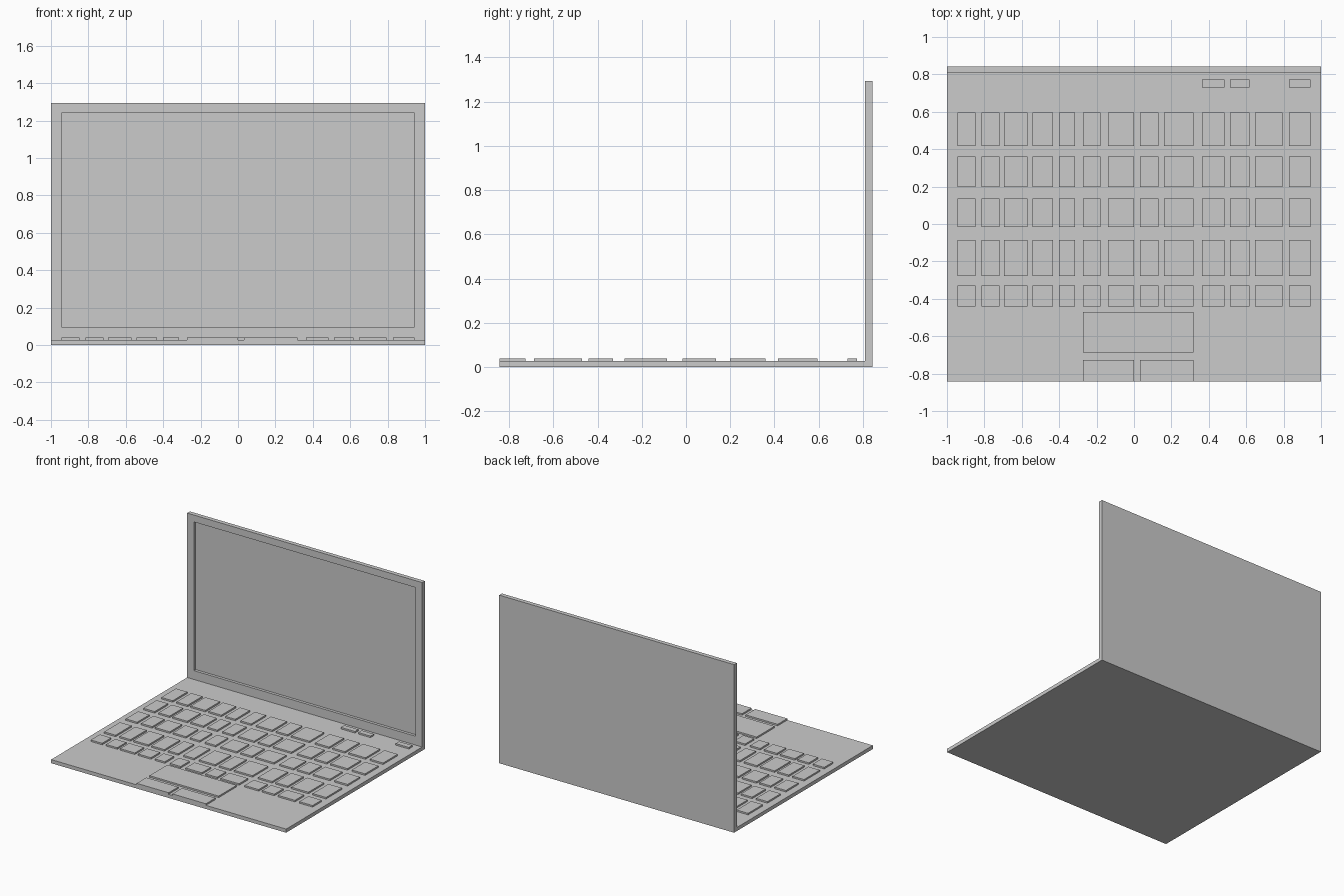
import bpy, bmesh
from mathutils import Matrix, Vector

if "Cube" in bpy.data.objects:
    bpy.data.objects.remove(bpy.data.objects["Cube"])

HALF_W, HALF_D = 1.0, 0.843
BASE_TOP, KEY_TOP = 0.028, 0.04
LID_FRONT, LID_TOP = 0.81, 1.293


def finish(name, bm):
    bmesh.ops.recalc_face_normals(bm, faces=bm.faces)
    mesh = bpy.data.meshes.new(name)
    bm.to_mesh(mesh)
    bm.free()
    ob = bpy.data.objects.new(name, mesh)
    bpy.context.collection.objects.link(ob)
    return ob


def boxes(name, spans):
    """One object made of boxes, each given as (x range, y range, z range)."""
    bm = bmesh.new()
    for span in spans:
        centre = Vector([(a + b) / 2 for a, b in span])
        size = Vector([b - a for a, b in span])
        bmesh.ops.create_cube(bm, size=1, matrix=Matrix.Translation(centre) @ Matrix.Diagonal(size).to_4x4())
    return finish(name, bm)


# Body: L-shaped side profile (base and upright lid) extruded across the width
profile = [(-HALF_D, 0), (HALF_D, 0), (HALF_D, LID_TOP), (LID_FRONT, LID_TOP),
           (LID_FRONT, BASE_TOP), (-HALF_D, BASE_TOP)]
bm = bmesh.new()
side = bm.faces.new([bm.verts.new((-HALF_W, y, z)) for y, z in profile])
ext = bmesh.ops.extrude_face_region(bm, geom=[side], use_keep_orig=True)
bmesh.ops.translate(bm, vec=(2 * HALF_W, 0, 0),
                    verts=[g for g in ext["geom"] if isinstance(g, bmesh.types.BMVert)])
body = finish("laptop_body", bm)

# Screen recess cut into the front of the lid
cutter = boxes("screen_cutter", [((-0.943, 0.943), (0.7, LID_FRONT + 0.022), (0.096, 1.24))])
cutter.hide_render = True
cut = body.modifiers.new("screen_recess", "BOOLEAN")
cut.object = cutter
cut.operation = "DIFFERENCE"
cut.solver = "EXACT"
bpy.context.view_layer.objects.active = body
bpy.ops.object.modifier_apply(modifier=cut.name)
bpy.data.objects.remove(cutter)

# Keyboard: shared columns of differing width, rows of differing depth
columns = [(-0.945, -0.848), (-0.815, -0.72), (-0.695, -0.57), (-0.543, -0.433),
           (-0.4, -0.315), (-0.272, -0.18), (-0.138, 0.0), (0.032, 0.13), (0.16, 0.317),
           (0.364, 0.484), (0.513, 0.617), (0.647, 0.793), (0.83, 0.943)]
rows = [(0.417, 0.595), (0.198, 0.36), (-0.015, 0.135), (-0.277, -0.085), (-0.44, -0.33)]
height = (BASE_TOP, KEY_TOP)
for i, row in enumerate(rows, 1):
    boxes(f"key_row_{i}", [(col, row, height) for col in columns])

# Small buttons near the hinge
boxes("hinge_buttons", [(columns[i], (0.73, 0.772), height) for i in (9, 10, 12)])

# Touchpad and its two click buttons at the front edge
boxes("touchpad", [((-0.272, 0.317), (-0.688, -0.47), height)])
boxes("touchpad_buttons", [(x, (-HALF_D, -0.726), height) for x in ((-0.272, 0.0), (0.032, 0.317))])
